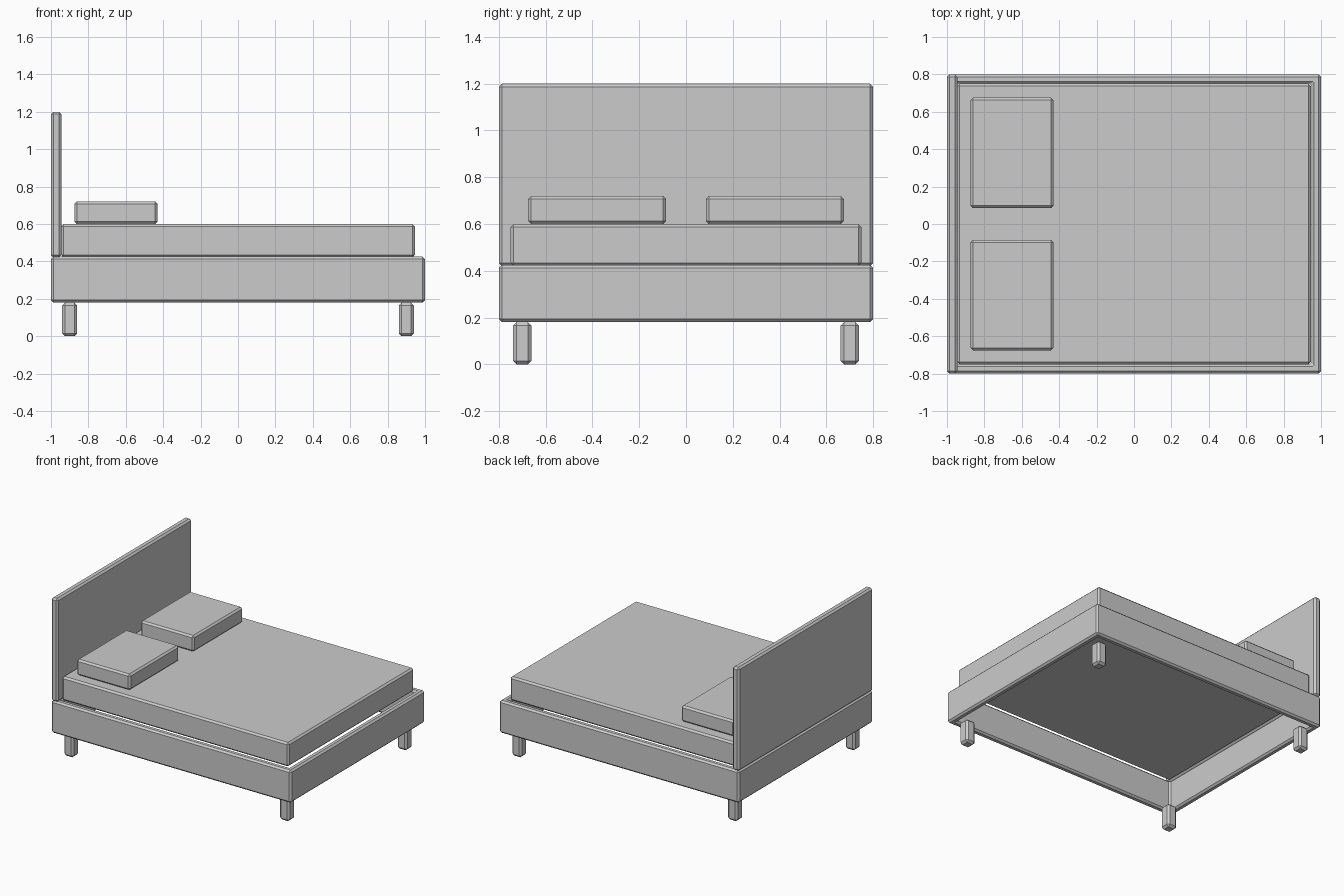
import bpy, bmesh

if "Cube" in bpy.data.objects:
    bpy.data.objects.remove(bpy.data.objects["Cube"])

BEVEL = 0.013


def finish(name, bm, bevel):
    bmesh.ops.recalc_face_normals(bm, faces=bm.faces)
    mesh = bpy.data.meshes.new(name)
    bm.to_mesh(mesh)
    bm.free()
    obj = bpy.data.objects.new(name, mesh)
    bpy.context.collection.objects.link(obj)
    mod = obj.modifiers.new("chamfer", 'BEVEL')
    mod.width = bevel
    mod.segments = 1
    mod.limit_method = 'ANGLE'
    return obj


def box(name, x, y, z, bevel=BEVEL):
    """Chamfered box from (min, max) ranges."""
    bm = bmesh.new()
    bmesh.ops.create_cube(bm, size=1)
    for v in bm.verts:
        v.co = [lo + (c + 0.5) * (hi - lo) for c, (lo, hi) in zip(v.co, (x, y, z))]
    return finish(name, bm, bevel)


def hollow_frame(name, hx, hy, z, wall):
    """Rectangular ring of rails, open above and below."""
    bm = bmesh.new()
    loops = []
    for inset, h in ((0, z[0]), (0, z[1]), (wall, z[1]), (wall, z[0])):
        loops.append([bm.verts.new((sx * (hx - inset), sy * (hy - inset), h))
                      for sx, sy in ((-1, -1), (1, -1), (1, 1), (-1, 1))])
    for i in range(4):
        a, b = loops[i], loops[(i + 1) % 4]
        for j in range(4):
            k = (j + 1) % 4
            bm.faces.new((a[j], a[k], b[k], b[j]))
    return finish(name, bm, BEVEL)


# Rail frame, headboard and mattress
hollow_frame("bed_frame", 1.0, 0.8, (0.18, 0.425), 0.05)
box("headboard", (-1.0, -0.945), (-0.8, 0.8), (0.42, 1.2))
box("mattress", (-0.945, 0.945), (-0.75, 0.75), (0.42, 0.6))

# Pillows, one per side
for side, y in (("front", (-0.675, -0.085)), ("back", (0.085, 0.675))):
    box(side + "_pillow", (-0.875, -0.43), y, (0.6, 0.72))

# Four square legs
for end, cx in (("head", -0.9), ("foot", 0.9)):
    for side, cy in (("front", -0.7), ("back", 0.7)):
        box(f"{end}_{side}_leg", (cx - 0.04, cx + 0.04), (cy - 0.04, cy + 0.04),
            (0, 0.18), 0.015)
